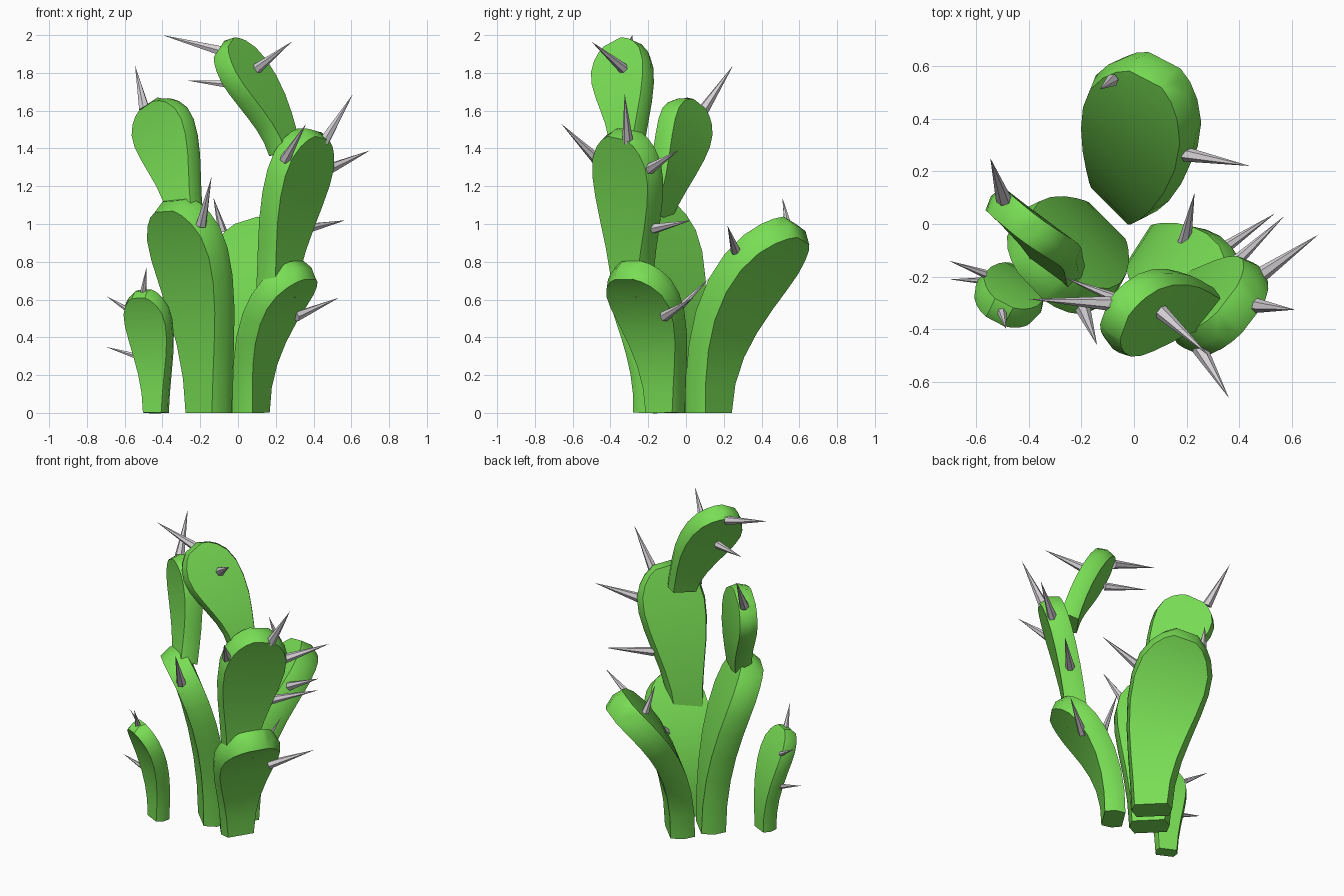
import bpy, bmesh, math
from mathutils import Vector

if "Cube" in bpy.data.objects:
    bpy.data.objects.remove(bpy.data.objects["Cube"])


def material(name, rgb):
    m = bpy.data.materials.new(name)
    m.diffuse_color = (*rgb, 1)
    m.use_nodes = True
    m.node_tree.nodes["Principled BSDF"].inputs["Base Color"].default_value = m.diffuse_color
    return m


GREEN = material("cactus_green", (0.19, 0.73, 0.09))
GREY = material("spine_grey", (0.66, 0.63, 0.66))

# Paddle outline: (fraction along the spine, fraction of full width)
OUTLINE = [(0, .48), (.15, .54), (.3, .66), (.45, .81), (.6, .94), (.73, 1),
           (.84, .95), (.92, .78), (.97, .58), (1, .36)]


def finish(bm, name, mat):
    bmesh.ops.recalc_face_normals(bm, faces=bm.faces[:])
    me = bpy.data.meshes.new(name)
    bm.to_mesh(me)
    bm.free()
    me.materials.append(mat)
    ob = bpy.data.objects.new(name, me)
    bpy.context.collection.objects.link(ob)
    return ob


def pad(name, p0, p1, p2, across, width, thick):
    """Paddle lofted along a quadratic curve, flat faces with a bulged rim."""
    p0, p1, p2 = Vector(p0), Vector(p1), Vector(p2)
    side = Vector((across[0], across[1], 0)).normalized()
    bm = bmesh.new()
    rows = []
    bulge = thick * 0.16
    for t, f in OUTLINE:
        c = p0 * (1 - t) ** 2 + p1 * 2 * t * (1 - t) + p2 * t * t
        tan = ((p1 - p0) * (1 - t) + (p2 - p1) * t).normalized()
        u = (side - tan * side.dot(tan)).normalized()
        n = tan.cross(u)
        h, d = width / 2 * f - bulge / 2, thick / 2
        section = [(-h, -d), (-h - bulge, 0), (-h, d),
                   (h, d), (h + bulge, 0), (h, -d)]
        rows.append([bm.verts.new(c + u * a + n * b) for a, b in section])
    for lo, hi in zip(rows, rows[1:]):
        for i in range(6):
            j = (i + 1) % 6
            bm.faces.new((lo[i], lo[j], hi[j], hi[i]))
    bm.faces.new(rows[0])
    # Crown the tip with a ridge in the middle of the rim
    top = rows[-1]
    push = (p2 - p1).normalized() * bulge
    a = bm.verts.new(top[1].co.lerp(top[4].co, .15) + push)
    b = bm.verts.new(top[1].co.lerp(top[4].co, .85) + push)
    for f in ((top[0], top[1], a), (top[1], top[2], a), (top[2], top[3], b, a),
              (top[3], top[4], b), (top[4], top[5], b), (top[5], top[0], a, b)):
        bm.faces.new(f)
    return finish(bm, name, GREEN)


def thorn(name, base, tip, radius):
    """Six-sided cone from base to tip, sunk slightly into the pad."""
    base, tip = Vector(base), Vector(tip)
    axis = tip - base
    base = base - axis.normalized() * 0.03
    rot = axis.to_track_quat('Z', 'Y')
    bm = bmesh.new()
    ring = [bm.verts.new(base + rot @ Vector((radius * math.cos(k * math.pi / 3),
                                              radius * math.sin(k * math.pi / 3), 0)))
            for k in range(6)]
    end = bm.verts.new(tip)
    for k in range(6):
        bm.faces.new((ring[k], ring[(k + 1) % 6], end))
    bm.faces.new(ring)
    return finish(bm, name, GREY)


# Ground pads: base, bend control, tip, width direction, width, thickness
pad("back_pad", (-.04, .12, 0), (-.04, .12, .58), (.08, .585, .965), (-.7, .7), .46, .15)
pad("left_pad", (-.155, -.04, 0), (-.155, -.04, .64), (-.345, -.19, 1.10), (-.7, .7), .46, .15)
pad("front_pad", (.07, -.11, 0), (.065, -.11, .48), (.345, -.31, .755), (.54, .84), .39, .125)
pad("small_pad", (-.435, -.215, 0), (-.43, -.2, .36), (-.51, -.335, .63), (.9, -.45), .255, .09)
# Upper pads growing from the ground pads
pad("left_upper_pad", (-.28, -.165, 1.05), (-.325, -.035, 1.36), (-.455, .03, 1.63), (-.8, .6), .36, .11)
pad("right_upper_pad", (.2, -.285, .62), (.235, -.29, 1.05), (.40, -.325, 1.475), (.65, .75), .40, .13)
pad("top_pad", (.25, -.315, 1.38), (.18, -.30, 1.65), (-.075, -.365, 1.935), (.6, .8), .34, .11)

# Thorns: base, tip, radius
THORNS = {
    "back_thorn": [((-.09, .54, .99), (-.13, .51, 1.14), .025),
                   ((.22, .26, .87), (.44, .22, .99), .028)],
    "left_thorn": [((-.19, -.33, 1.02), (-.14, -.46, 1.25), .03)],
    "front_thorn": [((.33, -.10, .52), (.535, .04, .61), .028),
                    ((.19, -.08, .51), (.23, .12, .71), .03)],
    "small_thorn": [((-.5, -.34, .65), (-.485, -.40, .77), .02),
                    ((-.59, -.18, .55), (-.7, -.14, .62), .016),
                    ((-.57, -.215, .31), (-.7, -.21, .35), .016)],
    "left_upper_thorn": [((-.5, .11, 1.63), (-.545, .25, 1.84), .03)],
    "right_upper_thorn": [((.47, -.31, 1.46), (.61, -.325, 1.69), .03),
                          ((.26, -.49, 1.36), (.36, -.66, 1.53), .03),
                          ((.50, -.18, 1.30), (.70, -.04, 1.39), .03),
                          ((.38, -.15, .98), (.57, .03, 1.02), .028)],
    "top_thorn": [((-.12, -.30, 1.925), (-.40, -.285, 2.0), .028),
                  ((-.05, -.29, 1.74), (-.27, -.2, 1.76), .025),
                  ((.11, -.34, 1.83), (.285, -.50, 1.965), .03)],
}
for name, items in THORNS.items():
    for i, (b, t, r) in enumerate(items):
        thorn(f"{name}_{i + 1}", b, t, r)

# Smooth the rims, keep the face borders sharp
for ob in bpy.context.collection.objects:
    ob.select_set(True)
    bpy.context.view_layer.objects.active = ob
bpy.ops.object.shade_smooth_by_angle(angle=math.radians(40))
